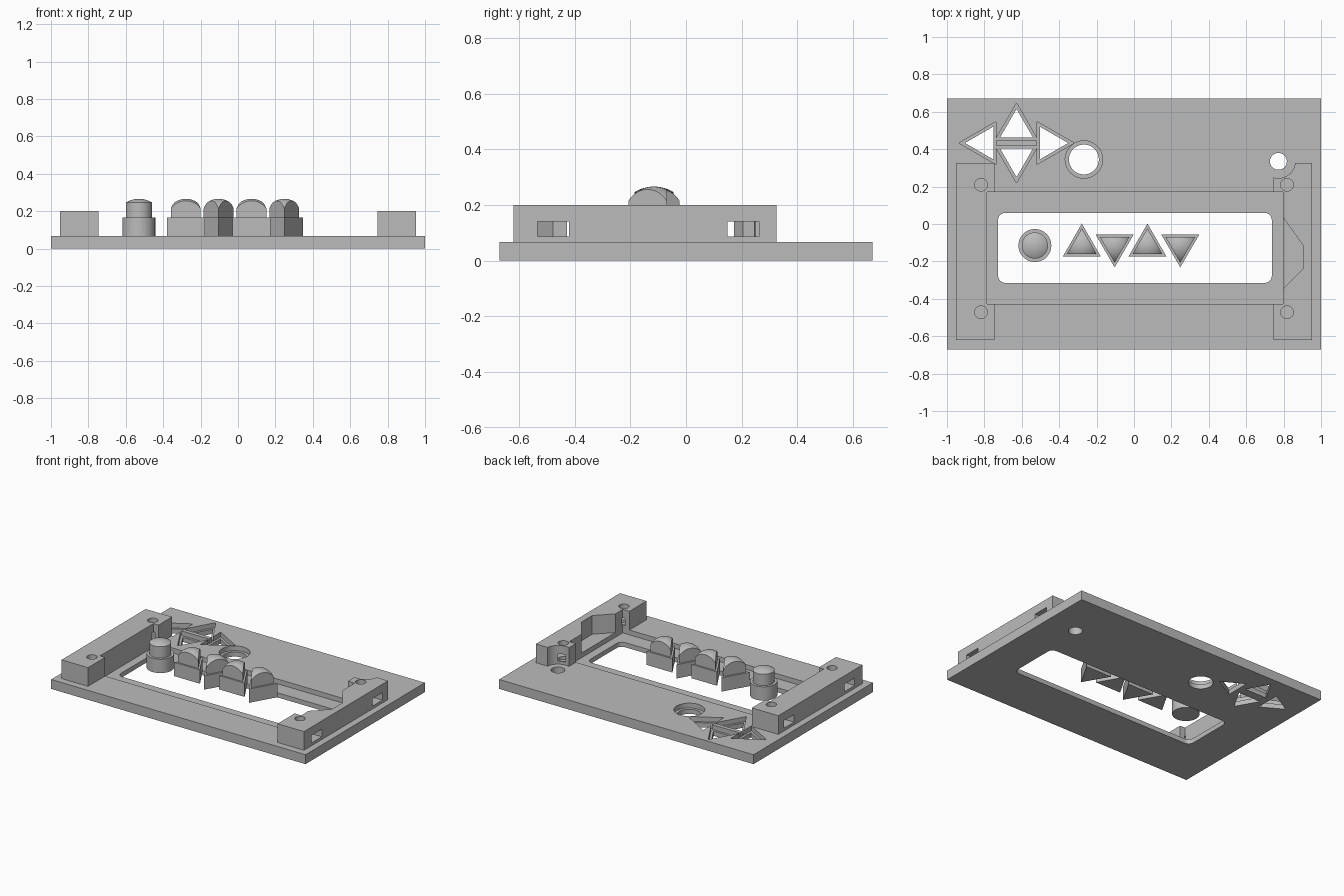
import bpy, bmesh, math

cube = bpy.data.objects.get("Cube")
if cube:
    bpy.data.objects.remove(cube, do_unlink=True)

grey = bpy.data.materials.new("plain_grey")
grey.use_nodes = True
COLOUR = (0.5, 0.5, 0.5, 1)
grey.diffuse_color = COLOUR
grey.node_tree.nodes["Principled BSDF"].inputs["Base Color"].default_value = COLOUR

TOP, LEDGE, BLOCK_TOP = 0.067, 0.033, 0.2


def prism(name, outline, z0, z1):
    """Extrude a flat outline between two heights."""
    bm = bmesh.new()
    face = bm.faces.new([bm.verts.new((x, y, z0)) for x, y in outline])
    ext = bmesh.ops.extrude_face_region(bm, geom=[face])
    for v in ext["geom"]:
        if isinstance(v, bmesh.types.BMVert):
            v.co.z = z1
    bmesh.ops.recalc_face_normals(bm, faces=bm.faces)
    mesh = bpy.data.meshes.new(name)
    bm.to_mesh(mesh)
    bm.free()
    obj = bpy.data.objects.new(name, mesh)
    bpy.context.collection.objects.link(obj)
    mesh.materials.append(grey)
    return obj


def rect(x0, x1, y0, y1):
    return [(x0, y0), (x1, y0), (x1, y1), (x0, y1)]


def ring(x, y, r, n=48, start=0.0):
    return [(x + r * math.cos(start + i * math.tau / n),
             y + r * math.sin(start + i * math.tau / n)) for i in range(n)]


def triangle(x, y, r, angle):
    return ring(x, y, r, 3, math.radians(angle))


def rounded(x0, x1, y0, y1, r, n=8):
    pts = []
    corners = [(x1 - r, y1 - r), (x0 + r, y1 - r), (x0 + r, y0 + r), (x1 - r, y0 + r)]
    for q, (cx, cy) in enumerate(corners):
        for i in range(n + 1):
            a = (q + i / n) * math.pi / 2
            pts.append((cx + r * math.cos(a), cy + r * math.sin(a)))
    return pts


def combine(target, tool, operation="DIFFERENCE"):
    """Apply a boolean and discard the tool."""
    mod = target.modifiers.new("cut", "BOOLEAN")
    mod.operation, mod.object, mod.solver = operation, tool, "EXACT"
    bpy.ops.object.select_all(action="DESELECT")
    bpy.context.view_layer.objects.active = target
    target.select_set(True)
    bpy.ops.object.modifier_apply(modifier=mod.name)
    bpy.data.objects.remove(tool, do_unlink=True)


def cut(target, outline, z0, z1):
    combine(target, prism("cutter", outline, z0, z1))


def smooth(obj):
    bpy.ops.object.select_all(action="DESELECT")
    bpy.context.view_layer.objects.active = obj
    obj.select_set(True)
    bpy.ops.object.shade_smooth_by_angle(angle=math.radians(25))


RECESS = rect(-0.785, 0.797, -0.428, 0.172)
WINDOW = rounded(-0.727, 0.737, -0.315, 0.06, 0.04)

# Base plate with screen window
plate = prism("base_plate", rect(-1, 1, -0.67, 0.67), 0, TOP)
cut(plate, RECESS, LEDGE, 0.3)
cut(plate, WINDOW, -0.1, 0.3)

# Stepped arrow holes around a centre point
for angle in (0, 90, 180, 270):
    a = math.radians(angle)
    d = 0.175 if angle in (0, 180) else 0.081
    x, y = -0.628 + d * math.cos(a), 0.433 + d * math.sin(a)
    cut(plate, triangle(x, y, 0.133, angle), LEDGE, 0.3)
    cut(plate, triangle(x, y, 0.101, angle), -0.1, 0.3)

# Stepped round hole and small corner hole
cut(plate, ring(-0.268, 0.345, 0.1), LEDGE, 0.3)
cut(plate, ring(-0.268, 0.345, 0.08), -0.1, 0.3)
cut(plate, ring(0.772, 0.335, 0.045), -0.1, 0.3)
smooth(plate)

# Side mounting blocks with screw holes and nut slots
for side, name in ((-1, "right_mount_block"), (1, "left_mount_block")):
    xs = sorted((side * 0.745, side * 0.953))
    block = prism(name, rect(*xs, -0.62, 0.325), TOP, BLOCK_TOP)
    cut(block, RECESS, LEDGE, 0.3)
    if side == 1:
        pocket = [(0.75, 0.08), (0.797, 0.035), (0.904, -0.115),
                  (0.904, -0.238), (0.797, -0.345), (0.75, -0.39)]
        cut(block, pocket, 0, 0.3)
        cut(block, ring(0.772, 0.335, 0.09), 0, 0.3)
    for y in (-0.477, 0.205):
        x, h = side * 0.818, 0.0565
        tip, shoulder = x - side * 0.065, x - side * 0.033
        slot = [(tip, y), (shoulder, y - h), (side * 1.1, y - h),
                (side * 1.1, y + h), (shoulder, y + h)]
        cut(block, slot, 0.087, 0.14)
        cut(block, ring(x, y + 0.005, 0.034, 32), 0.0672, 0.3)
    smooth(block)


def button(name, flange, cap, x, y, radius):
    """Flanged button whose cap is rounded by a sphere."""
    base = prism(name + "_flange", flange, TOP, 0.165)
    top = prism(name + "_cap", cap, 0.165, 0.3)
    bpy.ops.mesh.primitive_uv_sphere_add(segments=64, ring_count=48, radius=radius,
                                         location=(x, y, 0.266 - radius))
    ball = bpy.context.object
    ball.data.materials.append(grey)
    combine(top, ball, "INTERSECT")
    smooth(base)
    smooth(top)


# Round button
button("round_button", ring(-0.53, -0.115, 0.088), ring(-0.53, -0.115, 0.07),
       -0.53, -0.115, 0.1325)

# Row of alternating arrow buttons
for i in range(4):
    x, angle = -0.279 + i * 0.1755, 90 if i % 2 == 0 else 270
    y = -0.115
    button(f"arrow_button_{i + 1}", triangle(x, y, 0.117, angle),
           triangle(x, y, 0.092, angle), x, y, 0.108)
